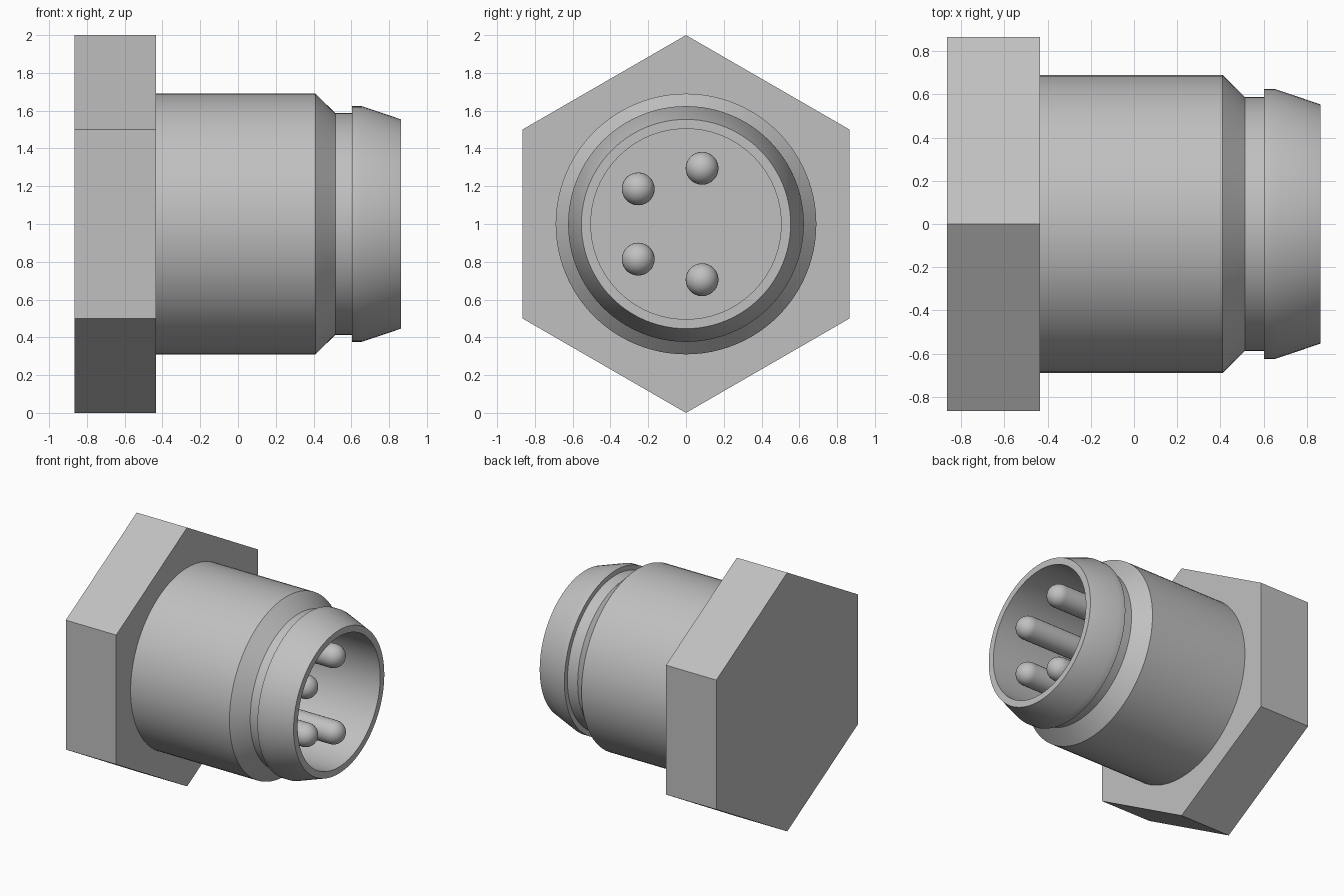
import bpy, bmesh, math
from mathutils import Matrix, Vector

if "Cube" in bpy.data.objects:
    bpy.data.objects.remove(bpy.data.objects["Cube"])

metal = bpy.data.materials.new("grey metal")
metal.diffuse_color = (0.53, 0.53, 0.53, 1)
metal.use_nodes = True
metal.node_tree.nodes["Principled BSDF"].inputs["Base Color"].default_value = metal.diffuse_color
AXIS_Z = 1.0


def finish(name, bm, smooth=True):
    bmesh.ops.remove_doubles(bm, verts=bm.verts, dist=1e-5)
    bmesh.ops.recalc_face_normals(bm, faces=bm.faces)
    mesh = bpy.data.meshes.new(name)
    bm.to_mesh(mesh)
    bm.free()
    mesh.materials.append(metal)
    obj = bpy.data.objects.new(name, mesh)
    bpy.context.collection.objects.link(obj)
    if smooth:
        bpy.ops.object.select_all(action='DESELECT')
        obj.select_set(True)
        bpy.context.view_layer.objects.active = obj
        bpy.ops.object.shade_smooth_by_angle(angle=math.radians(30))
    return obj


def lathe(name, profile, steps, y=0.0, z=AXIS_Z):
    """Revolve (x, radius) points around a line parallel to x."""
    bm = bmesh.new()
    verts = [bm.verts.new((x, y, z + r)) for x, r in profile]
    edges = [bm.edges.new(pair) for pair in zip(verts, verts[1:])]
    bmesh.ops.spin(bm, geom=verts + edges, cent=(0, y, z), axis=(1, 0, 0),
                   angle=2 * math.pi, steps=steps)
    return finish(name, bm)


# Hexagonal head, corners at top and bottom
bm = bmesh.new()
bmesh.ops.create_cone(bm, cap_ends=True, segments=6, radius1=1, radius2=1, depth=0.431)
bmesh.ops.rotate(bm, verts=bm.verts, matrix=Matrix.Rotation(math.pi / 2, 3, 'Y'))
top = max(v.co.z for v in bm.verts)
if top < 0.99:
    bmesh.ops.rotate(bm, verts=bm.verts, matrix=Matrix.Rotation(math.pi / 6, 3, 'X'))
bmesh.ops.translate(bm, verts=bm.verts, vec=Vector((-0.6505, 0, AXIS_Z)))
finish("hex_head", bm, smooth=False)

# Shell: barrel, chamfer, groove, tapered lip, then the bore and its floor
lathe("connector_shell", [
    (-0.435, 0.69), (0.41, 0.69), (0.515, 0.587), (0.603, 0.587),
    (0.603, 0.624), (0.655, 0.624), (0.863, 0.554), (0.863, 0.504),
    (0.0, 0.504), (0.0, 0.0)], 96)

# Four round-tipped contact pins
R, TIP = 0.087, 0.757
pin = [(-0.02, R)] + [(TIP + R * math.sin(a), R * math.cos(a))
                      for a in (math.pi / 2 * i / 8 for i in range(9))]
for side, label in ((1, "upper"), (-1, "lower")):
    lathe(f"{label}_front_pin", pin, 28, -0.253, AXIS_Z + side * 0.186)
    lathe(f"{label}_back_pin", pin, 28, 0.085, AXIS_Z + side * 0.295)
